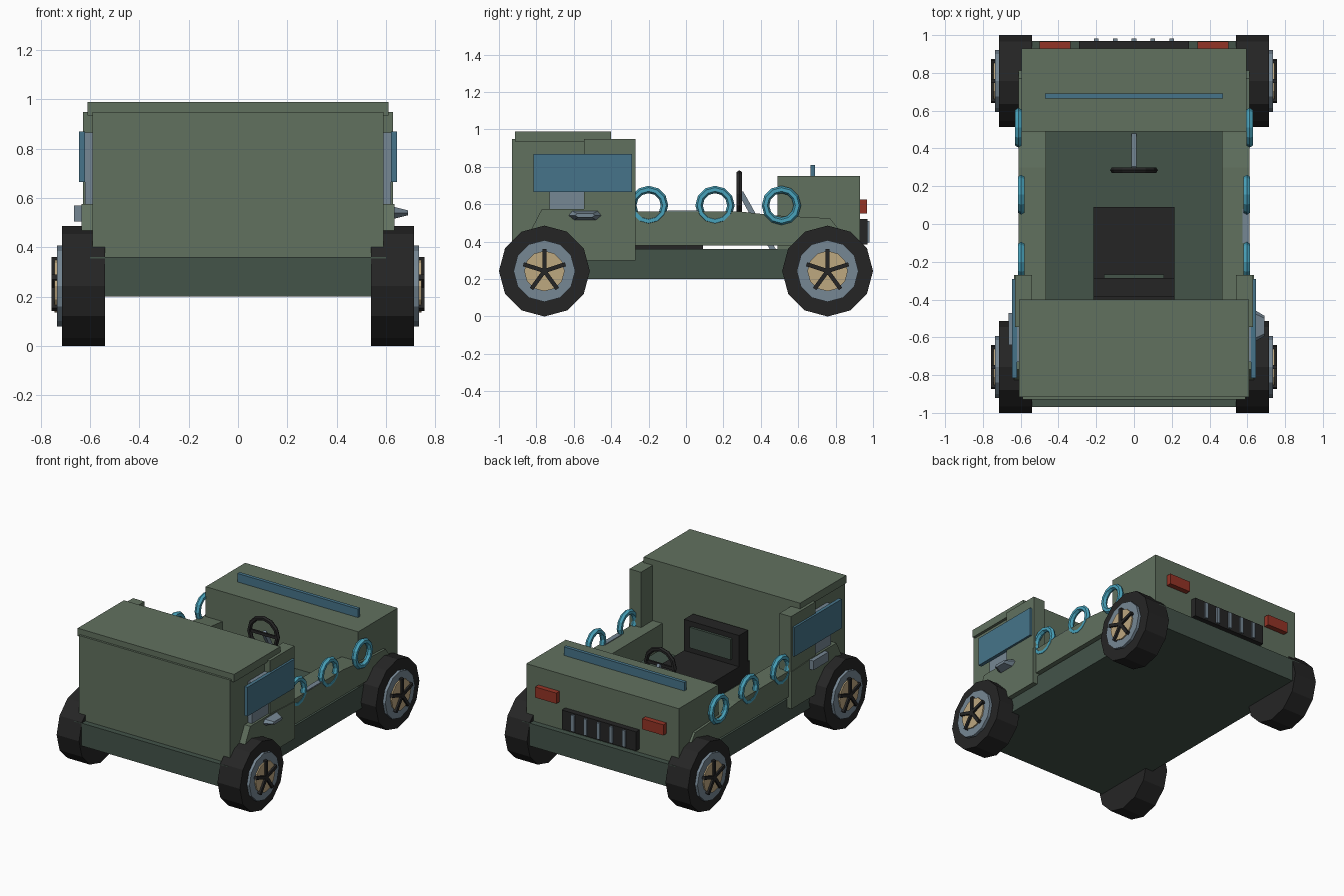
import bpy, bmesh, math
from mathutils import Vector

if "Cube" in bpy.data.objects:
    bpy.data.objects.remove(bpy.data.objects["Cube"])


def mat(name, r, g, b):
    m = bpy.data.materials.new(name)
    lin = [((c / 255 + 0.055) / 1.055) ** 2.4 for c in (r, g, b)]
    m.diffuse_color = (*lin, 1)
    m.use_nodes = True
    m.node_tree.nodes["Principled BSDF"].inputs["Base Color"].default_value = m.diffuse_color
    return m


GREEN = mat("olive green", 97, 113, 95)
DARK = mat("dark green", 67, 83, 73)
BLACK = mat("rubber black", 37, 37, 37)
GRAY = mat("steel gray", 118, 135, 148)
TAN = mat("tan", 190, 168, 128)
BLUE = mat("glass blue", 70, 116, 138)
CYAN = mat("ring cyan", 72, 162, 187)
RED = mat("lamp red", 148, 52, 38)


def finish(name, bm, m):
    bmesh.ops.recalc_face_normals(bm, faces=bm.faces)
    me = bpy.data.meshes.new(name)
    bm.to_mesh(me)
    bm.free()
    me.materials.append(m)
    ob = bpy.data.objects.new(name, me)
    bpy.context.collection.objects.link(ob)
    return ob


def box(name, x, y, z, m):
    """Box from (min, max) ranges."""
    bm = bmesh.new()
    bmesh.ops.create_cube(bm, size=1)
    for v in bm.verts:
        v.co = [r[0] if c < 0 else r[1] for c, r in zip(v.co, (x, y, z))]
    return finish(name, bm, m)


def prism(name, pts, x0, x1, m):
    """Side profile of (y, z) points extruded along x."""
    bm = bmesh.new()
    f = bm.faces.new([bm.verts.new((x0, y, z)) for y, z in pts])
    ext = bmesh.ops.extrude_face_region(bm, geom=[f])["geom"]
    for v in ext:
        if isinstance(v, bmesh.types.BMVert):
            v.co.x = x1
    return finish(name, bm, m)


def disc(name, r, x0, x1, y, z, n, m):
    """Cylinder with its axis along x."""
    pts = [(y + r * math.cos(math.tau * i / n), z + r * math.sin(math.tau * i / n)) for i in range(n)]
    return prism(name, pts, x0, x1, m)


def torus(name, loc, rot, R, r, n, k, m):
    bpy.ops.mesh.primitive_torus_add(location=loc, rotation=rot, major_radius=R, minor_radius=r,
                                     major_segments=n, minor_segments=k)
    ob = bpy.context.object
    ob.name = name
    ob.data.materials.append(m)
    for p in ob.data.polygons:
        p.use_smooth = False
    return ob


# Chassis, solid cabin, roof and rear hood
box("chassis", (-0.6, 0.6), (-0.97, 0.97), (0.2, 0.36), DARK)
box("cabin", (-0.59, 0.59), (-0.93, -0.4), (0.36, 0.95), GREEN)
box("roof", (-0.61, 0.61), (-0.915, -0.4), (0.935, 0.99), GREEN)
box("hood", (-0.595, 0.595), (0.49, 0.93), (0.36, 0.75), GREEN)
box("hood_strip", (-0.47, 0.47), (0.665, 0.69), (0.75, 0.81), BLUE)

# Parts repeated on both sides
SIDE = [(-0.5, 0.38), (-0.5, 0.56), (0.3, 0.56), (0.48, 0.54), (0.77, 0.525), (0.83, 0.45), (0.83, 0.38)]
FENDER = [(-0.83, 0.46), (-0.77, 0.575), (-0.545, 0.575), (-0.27, 0.56), (-0.27, 0.3), (-0.83, 0.3)]
for s, side in ((1, "right"), (-1, "left")):
    def sx(a, b):
        return tuple(sorted((s * a, s * b)))

    prism("side_wall_" + side, SIDE, s * 0.465, s * 0.612, GREEN)
    prism("fender_" + side, FENDER, s * 0.55, s * 0.635, GREEN)
    box("pillar_" + side, sx(0.54, 0.63), (-0.545, -0.27), (0.36, 0.95), GREEN)
    box("window_mount_" + side, sx(0.585, 0.62), (-0.73, -0.545), (0.575, 0.865), GRAY)
    box("window_" + side, sx(0.62, 0.645), (-0.815, -0.29), (0.665, 0.87), BLUE)
    for i, y in enumerate((-0.2, 0.155, 0.51)):
        x = 0.612 if i == 2 else 0.597
        torus(f"ring_{side}_{i + 1}", (s * x, y, 0.594), (0, math.pi / 2, 0), 0.085, 0.02, 12, 6, CYAN)

    # Tail lamps
    box("tail_lamp_" + side, sx(0.335, 0.5), (0.93, 0.967), (0.55, 0.625), RED)

    # Wheels with hub, tan centre and five spokes
    for y, end in ((-0.757, "front"), (0.757, "rear")):
        tag = f"{end}_{side}"
        z = 0.243
        disc("tyre_" + tag, 0.243, s * 0.54, s * 0.715, y, z, 12, BLACK)
        disc("hub_" + tag, 0.165, s * 0.7, s * 0.735, y, z, 12, GRAY)
        disc("hub_centre_" + tag, 0.108, s * 0.73, s * 0.744, y, z, 12, TAN)
        for k in range(5):
            a = math.pi / 2 + math.tau * k / 5
            d, n = Vector((math.cos(a), math.sin(a))), Vector((-math.sin(a), math.cos(a))) * 0.011
            c = Vector((y, z))
            pts = [c - n, c + d * 0.118 - n, c + d * 0.118 + n, c + n]
            prism(f"spoke_{tag}_{k + 1}", pts, s * 0.735, s * 0.757, BLACK)

# Door handles: faceted on the right, plain block on the left
handle = [(-0.63, 0.54), (-0.6, 0.515), (-0.48, 0.515), (-0.45, 0.54), (-0.47, 0.565), (-0.61, 0.565)]
grip = prism("handle_right", handle, 0.63, 0.69, GRAY)
for v in grip.data.vertices:
    if v.co.x > 0.68:
        v.co.y = -0.54 + (v.co.y + 0.54) * 0.6
        v.co.z = 0.54 + (v.co.z - 0.54) * 0.4
box("handle_left", (-0.665, -0.62), (-0.64, -0.47), (0.505, 0.57), GRAY)
box("wall_plate_right", (0.575, 0.61), (-0.1, 0.08), (0.556, 0.566), GRAY)

# Grille with bars
box("grille", (-0.29, 0.29), (0.93, 0.97), (0.385, 0.52), BLACK)
for i in range(5):
    x = -0.2 + 0.1 * i
    box(f"grille_bar_{i + 1}", (x - 0.012, x + 0.012), (0.96, 0.982), (0.395, 0.51), GRAY)

# Seat
box("seat_cushion", (-0.215, 0.215), (-0.4, 0.09), (0.36, 0.48), BLACK)
box("seat_back", (-0.215, 0.215), (-0.385, -0.285), (0.48, 0.7), BLACK)
box("seat_panel", (-0.16, 0.16), (-0.29, -0.268), (0.52, 0.665), DARK)

# Steering wheel, crossbar and column
torus("steering_wheel", (0, 0.285, 0.655), (math.pi / 2, 0, 0), 0.11, 0.016, 12, 6, BLACK)
box("steering_crossbar", (-0.105, 0.105), (0.278, 0.292), (0.645, 0.665), BLACK)
prism("steering_column", [(0.28, 0.655), (0.305, 0.67), (0.48, 0.36), (0.45, 0.355)], -0.012, 0.012, GRAY)
